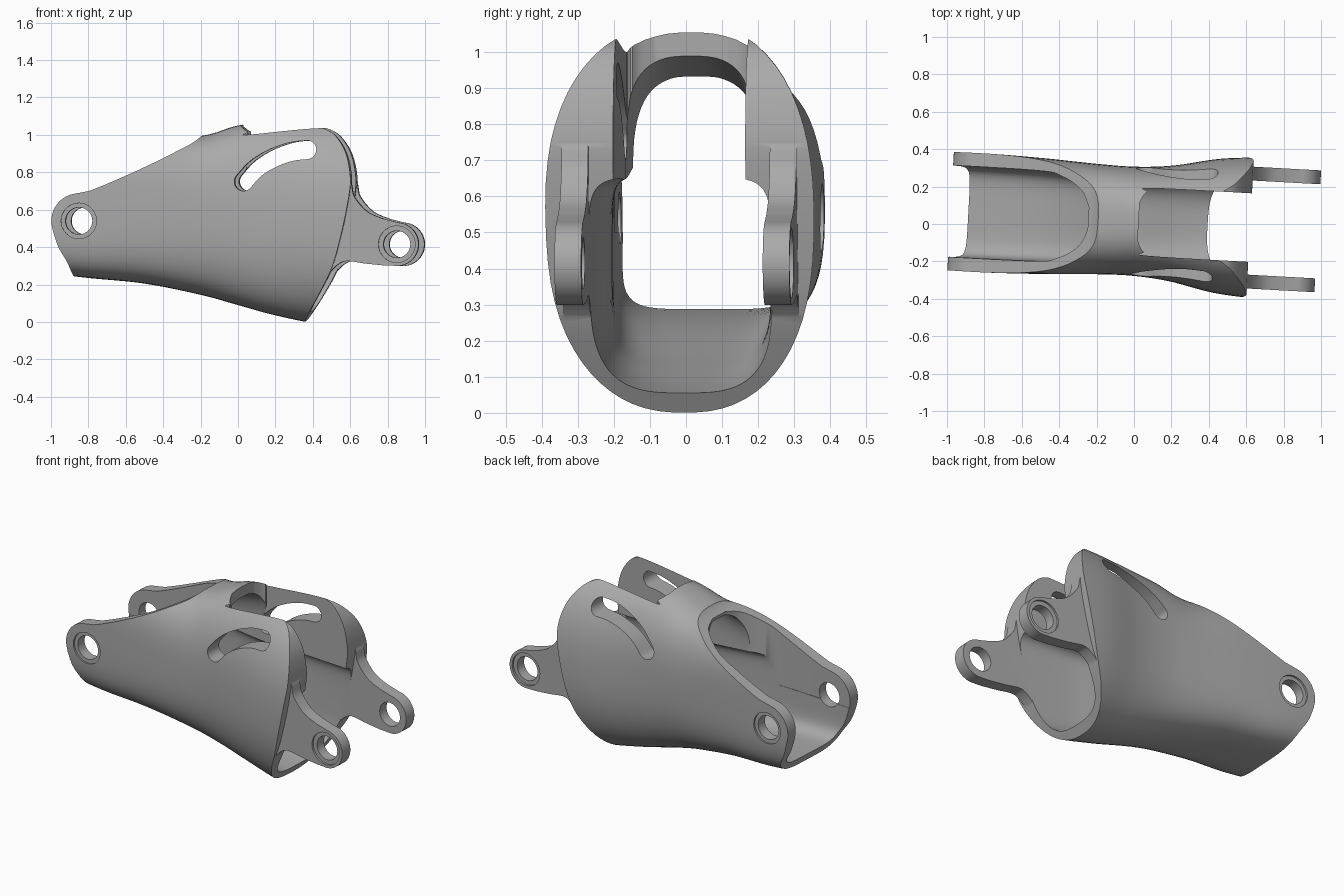
import bpy, bmesh, math
from mathutils import Matrix, Vector

cube = bpy.data.objects.get("Cube")
if cube:
    bpy.data.objects.remove(cube, do_unlink=True)

grey = bpy.data.materials.new("satin_grey")
grey.use_nodes = True
COLOR = (0.4, 0.4, 0.4, 1)
grey.diffuse_color = COLOR
grey.node_tree.nodes["Principled BSDF"].inputs["Base Color"].default_value = COLOR


def finish(name, bm):
    bmesh.ops.recalc_face_normals(bm, faces=bm.faces)
    mesh = bpy.data.meshes.new(name)
    bm.to_mesh(mesh)
    bm.free()
    mesh.materials.append(grey)
    ob = bpy.data.objects.new(name, mesh)
    bpy.context.collection.objects.link(ob)
    return ob


def spline(pts, steps):
    """Catmull-Rom samples through points of any dimension."""
    out = []
    for i in range(len(pts) - 1):
        a, b, c, d = (pts[max(i - 1, 0)], pts[i], pts[i + 1], pts[min(i + 2, len(pts) - 1)])
        for s in range(steps):
            t = s / steps
            out.append([q + t / 2 * (r - p + t * (2 * p - 5 * q + 4 * r - u + t * (3 * (q - r) + u - p)))
                        for p, q, r, u in zip(a, b, c, d)])
    return out + [list(pts[-1])]


def loft(name, stations, steps=10, count=64, top_power=None):
    """Skin superellipse sections given as x, half width, bottom, top, power."""
    bm = bmesh.new()
    rings = []
    for x, w, lo, hi, n in spline(stations, steps):
        ring = []
        for k in range(count):
            a = 2 * math.pi * (k + 0.5) / count
            c, s = math.cos(a), math.sin(a)
            p = 2 / (top_power if top_power and s > 0 else n)
            y = math.copysign(abs(c) ** p, c) * w
            z = (lo + hi) / 2 + math.copysign(abs(s) ** p, s) * (hi - lo) / 2
            ring.append(bm.verts.new((x, y, z)))
        rings.append(ring)
    for r0, r1 in zip(rings, rings[1:]):
        for k in range(count):
            j = (k + 1) % count
            bm.faces.new((r0[k], r0[j], r1[j], r1[k]))
    bm.faces.new(rings[0])
    bm.faces.new(rings[-1])
    return finish(name, bm)


def prism(name, outline, start, end, axis="y"):
    """Extrude an outline along y (points are x, z) or along z (points are x, y)."""
    bm = bmesh.new()
    place = (lambda p, d: (p[0], d, p[1])) if axis == "y" else (lambda p, d: (p[0], p[1], d))
    a = [bm.verts.new(place(p, start)) for p in outline]
    b = [bm.verts.new(place(p, end)) for p in outline]
    bm.faces.new(a)
    bm.faces.new(b)
    for i in range(len(a)):
        j = (i + 1) % len(a)
        bm.faces.new((a[i], a[j], b[j], b[i]))
    return finish(name, bm)


def arc(center, r, start, end, count=24):
    angles = [math.radians(start + (end - start) * i / count) for i in range(count + 1)]
    return [(center[0] + r * math.cos(a), center[1] + r * math.sin(a)) for a in angles]


def combine(target, tool, operation="DIFFERENCE"):
    mod = target.modifiers.new("combine", "BOOLEAN")
    mod.object, mod.operation, mod.solver = tool, operation, "EXACT"
    bpy.context.view_layer.objects.active = target
    bpy.ops.object.modifier_apply(modifier=mod.name)
    bpy.data.objects.remove(tool, do_unlink=True)


REAR, FRONT = (-0.835, 0.54), (0.868, 0.415)   # pivot centres

# Outer skin trimmed to the side outline
shell = loft("bracket_shell", [
    (-1.1, .315, .27, 1.0, 4), (-.8, .318, .235, 1.0, 4), (-.5, .31, .205, 1.0, 3.4),
    (-.2, .295, .145, .995, 2.8), (0, .292, .09, 1.05, 2.6), (.2, .31, .035, 1.075, 2.5),
    (.45, .36, -.015, 1.085, 2.4), (.7, .38, -.04, 1.08, 2.4)])
top_edge = spline([(-.78, .70), (-.68, .74), (-.5, .82), (-.32, .91), (-.2, .985), (-.14, 1.1)], 6)
rim = spline([(.36, 0), (.45, .15), (.525, .3), (.58, .5), (.615, .68), (.62, .78),
              (.595, .9), (.54, .99), (.48, 1.03), (.4, 1.05)], 6)
rear_end = spline([(-.972, .48), (-.945, .4), (-.9, .32), (-.87, .24)], 5)
outline = (top_edge + [(.36, 1.2)] + rim[::-1] + [(.34, -.2), (-.87, -.2)]
           + rear_end[::-1] + arc(REAR, .147, 195, 100))
combine(shell, prism("side_trim", outline, -1, 1), "INTERSECT")

# Main hollow, then the tunnel under the bridge
combine(shell, loft("hollow", [
    (-1.2, .245, .3, .75, 6), (-.5, .24, .26, .7, 5), (0, .222, .14, .66, 4),
    (.3, .245, .07, .655, 3.2), (.8, .258, .0, .65, 3)], top_power=7))
combine(shell, loft("bridge_tunnel", [(-.45, .18, .4, .89, 3), (.15, .18, .4, 1.015, 3)]))

# Open tops behind and ahead of the bridge
rear_half = spline([(-1.2, .245), (-.55, .243), (-.4, .22), (-.29, .15), (-.245, .06)], 6)
front_half = spline([(1.2, .182), (.14, .182), (.06, .16), (.025, .1)], 6)
for name, half in (("rear_opening", rear_half), ("front_opening", front_half)):
    loop = half + [(x, -y) for x, y in reversed(half)]
    combine(shell, prism(name, loop, .5, 1.5, "z"))

# Curved slots through both cheeks
path = [Vector(p) for p in spline([(.045, .75), (.11, .82), (.2, .875), (.3, .91), (.385, .92)], 6)]
sides = ([], [])
for i, p in enumerate(path):
    d = (path[min(i + 1, len(path) - 1)] - path[max(i - 1, 0)]).normalized()
    for sign, side in zip((1, -1), sides):
        side.append(tuple(p + sign * .05 * Vector((-d.y, d.x))))
slot = sides[0] + arc(path[-1], .05, 85, -75, 10) + sides[1][::-1] + arc(path[0], .05, -50, -220, 10)
combine(shell, prism("slot", slot, -1, 1))

# Forward lugs
upper = spline([(.45, .72), (.605, .76), (.64, .67), (.71, .59), (.8, .55)], 6)
lower = spline([(.8, .302), (.7, .312), (.6, .325), (.55, .305), (.505, .26)], 6)
lug = upper + arc(FRONT, .116, 85, -85) + lower + [(.45, .32)]
for sign in (1, -1):
    combine(shell, prism("front_lug", lug, sign * .252, sign * .326), "UNION")

# Pivot holes with shallow outer counterbores
for center, r, bore, face in ((REAR, .072, .095, .306), (FRONT, .072, .098, .314)):
    combine(shell, prism("pivot_hole", arc(center, r, 0, 348.75, 31), -1, 1))
    for sign in (1, -1):
        combine(shell, prism("counterbore", arc(center, bore, 0, 348.75, 31), sign * face, sign * 1))

# Slight yaw of the whole part, then shading
shell.data.transform(Matrix.Translation((0, .015, 0)) @ Matrix.Rotation(-.055, 4, "Z"))
bpy.ops.object.select_all(action="DESELECT")
shell.select_set(True)
bpy.context.view_layer.objects.active = shell
bpy.ops.object.shade_smooth_by_angle(angle=math.radians(35))
